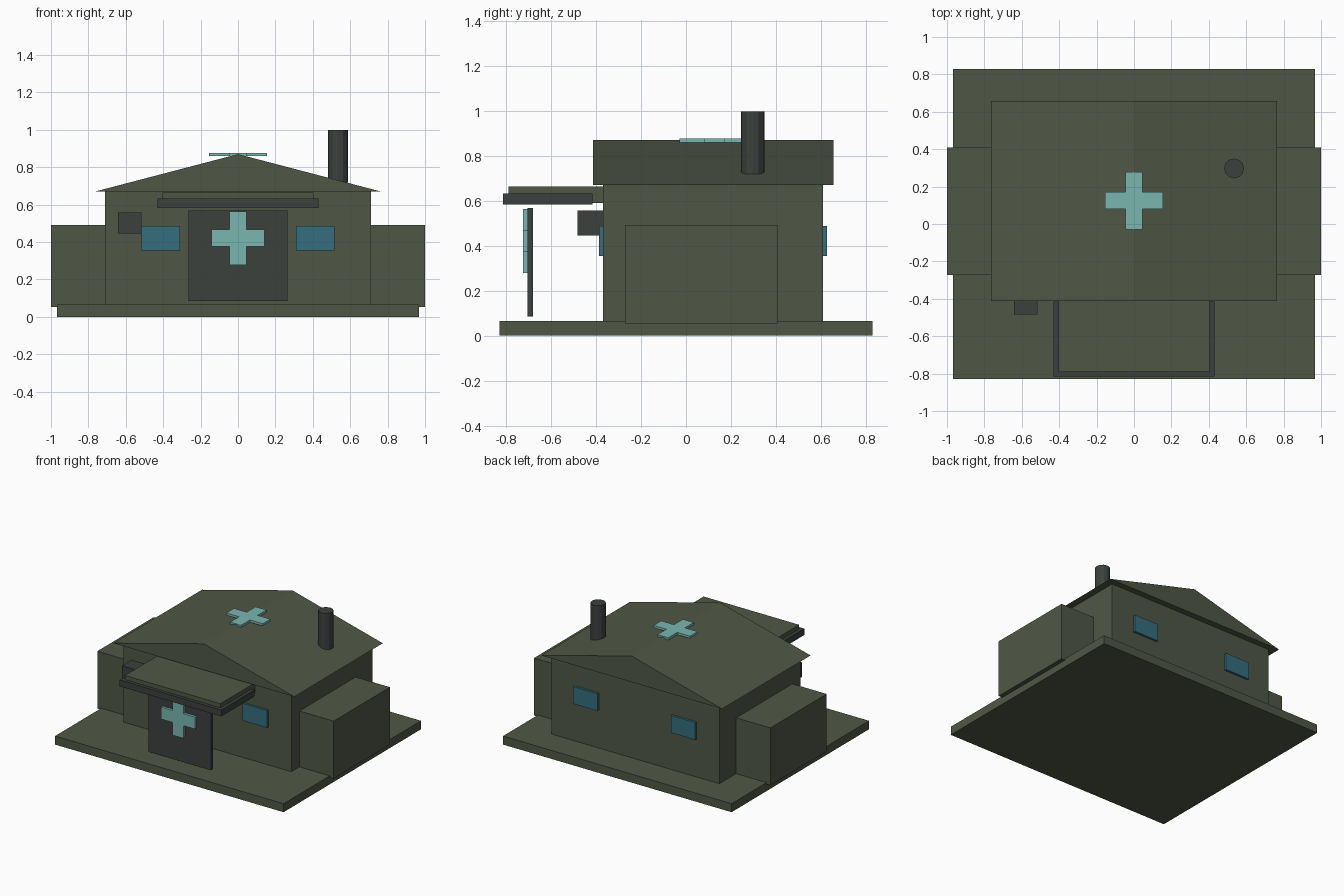
import bpy, bmesh, math
from mathutils import Matrix

if "Cube" in bpy.data.objects:
    bpy.data.objects.remove(bpy.data.objects["Cube"])


def material(name, rgb):
    m = bpy.data.materials.new(name)
    m.diffuse_color = (*rgb, 1.0)
    m.use_nodes = True
    m.node_tree.nodes["Principled BSDF"].inputs["Base Color"].default_value = m.diffuse_color
    return m


OLIVE = material("olive green", (0.080, 0.096, 0.060))
DARK = material("dark grey", (0.045, 0.053, 0.048))
MINT = material("pale teal", (0.195, 0.475, 0.430))
GLASS = material("window blue", (0.036, 0.156, 0.205))


def finish(bm, name, mat):
    bmesh.ops.recalc_face_normals(bm, faces=bm.faces[:])
    me = bpy.data.meshes.new(name)
    bm.to_mesh(me)
    bm.free()
    me.materials.append(mat)
    ob = bpy.data.objects.new(name, me)
    bpy.context.collection.objects.link(ob)
    return ob


def box(name, mat, x, y, z):
    """Box from (min, max) ranges."""
    bm = bmesh.new()
    bmesh.ops.create_cube(bm, size=1)
    for v in bm.verts:
        v.co = [r[0] if c < 0 else r[1] for c, r in zip(v.co, (x, y, z))]
    return finish(bm, name, mat)


def prism(name, mat, outline, depth, matrix):
    """Extrude an XY outline along local Z, then place it."""
    bm = bmesh.new()
    face = bm.faces.new([bm.verts.new((a, b, 0)) for a, b in outline])
    out = bmesh.ops.extrude_face_region(bm, geom=[face])
    for v in out["geom"]:
        if isinstance(v, bmesh.types.BMVert):
            v.co.z += depth
    bm.transform(matrix)
    return finish(bm, name, mat)


def cross_outline(reach, half):
    quarter = [(half, half), (half, reach), (-half, reach)]
    pts = []
    for k in range(4):
        c, s = round(math.cos(k * math.pi / 2)), round(math.sin(k * math.pi / 2))
        pts += [(c * a - s * b, s * a + c * b) for a, b in quarter]
    # drop repeated corners
    return [p for i, p in enumerate(pts) if p not in pts[:i]]


UPRIGHT = Matrix.Rotation(math.pi / 2, 4, 'X')  # local y -> z, local z -> -y

# Ground slab and main hall
box("foundation_slab", OLIVE, (-0.967, 0.967), (-0.83, 0.83), (0, 0.065))
box("main_walls", OLIVE, (-0.71, 0.71), (-0.37, 0.61), (0.05, 0.675))

# Side wings and windows, mirrored
for side, tag in ((-1, "left"), (1, "right")):
    wx = sorted((side * 0.68, side * 1.0))
    box(f"{tag}_wing", OLIVE, wx, (-0.272, 0.408), (0.053, 0.492))
    gx = sorted((side * 0.31, side * 0.517))
    box(f"{tag}_front_window", GLASS, gx, (-0.386, -0.36), (0.355, 0.487))
    box(f"{tag}_back_window", GLASS, gx, (0.60, 0.627), (0.355, 0.487))

# Gable roof
prism("gable_roof", OLIVE, [(-0.765, 0.67), (0.765, 0.67), (0, 0.87)], 1.07,
      Matrix.Translation((0, 0.657, 0)) @ UPRIGHT)

# Flat cross on the ridge
prism("roof_cross", MINT, cross_outline(0.154, 0.046), 0.018,
      Matrix.Translation((0, 0.125, 0.859)))

# Chimney
bm = bmesh.new()
bmesh.ops.create_cone(bm, cap_ends=True, segments=12, radius1=0.053, radius2=0.053,
                      depth=0.28, matrix=Matrix.Translation((0.535, 0.297, 0.858)))
finish(bm, "chimney", DARK)

# Entrance canopy with dark rim
box("canopy_rim", DARK, (-0.43, 0.43), (-0.815, -0.415), (0.583, 0.632))
box("canopy_top", OLIVE, (-0.404, 0.404), (-0.79, -0.36), (0.59, 0.664))

# Hanging door panel with cross
box("door_panel", DARK, (-0.264, 0.264), (-0.705, -0.68), (0.085, 0.568))
prism("door_cross", MINT, cross_outline(0.143, 0.046), 0.02,
      Matrix.Translation((0, -0.705, 0.421)) @ UPRIGHT)

# Wall mounted cooling unit
box("wall_unit", DARK, (-0.642, -0.516), (-0.483, -0.36), (0.445, 0.557))
